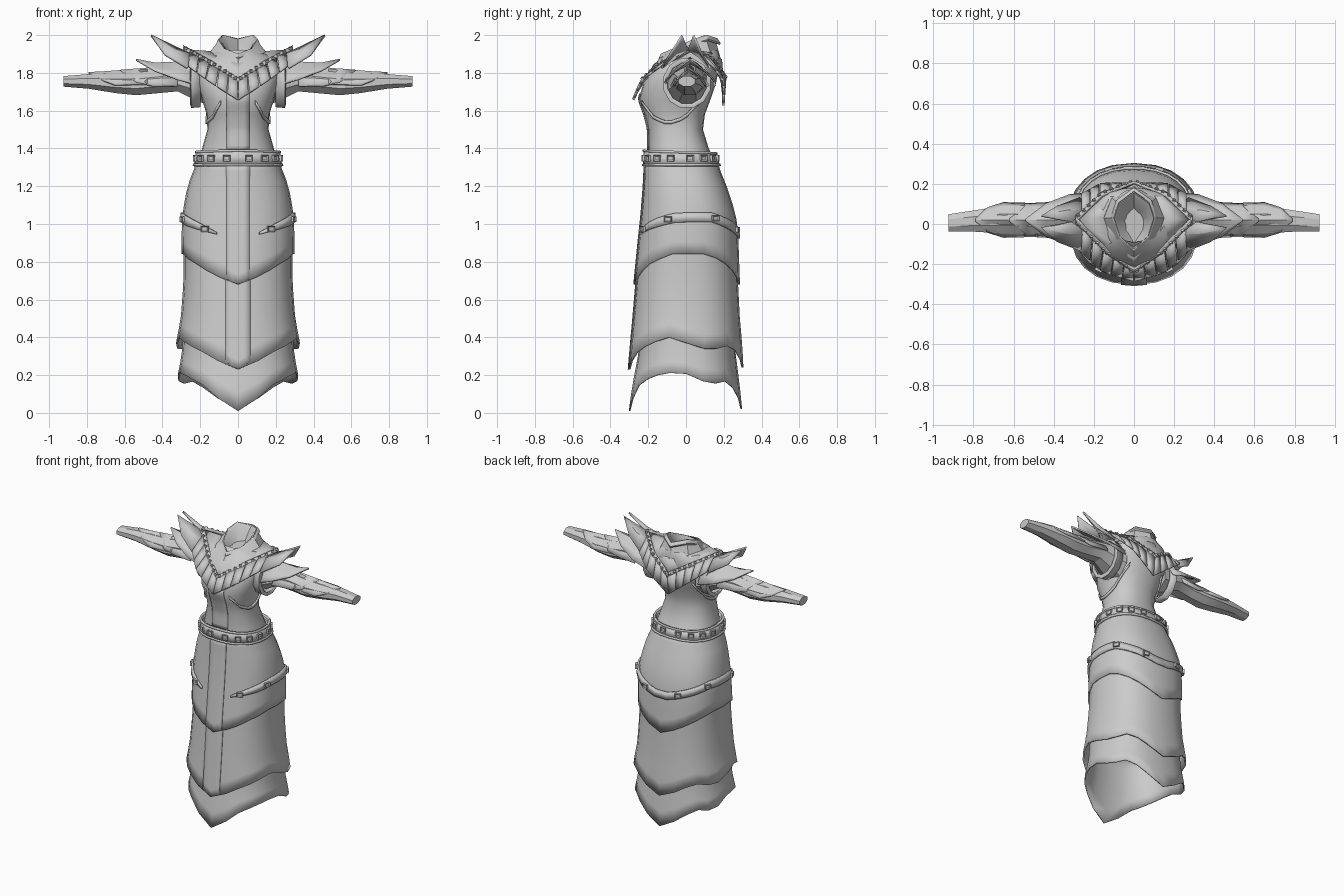
import bpy, bmesh, math
from mathutils import Vector, Matrix

if "Cube" in bpy.data.objects:
    bpy.data.objects.remove(bpy.data.objects["Cube"])

grey = bpy.data.materials.new("grey cloth")
grey.diffuse_color = (0.6, 0.6, 0.6, 1)
grey.use_nodes = True
grey.node_tree.nodes["Principled BSDF"].inputs["Base Color"].default_value = grey.diffuse_color
N = 2.4  # roundness of the body cross-sections

# Rows are height, half width, front y, back y
SKIRT = [(.22, .335, -.30, .30), (.36, .325, -.288, .293), (.5, .298, -.275, .28), (.7, .283, -.258, .27),
         (.93, .284, -.235, .262), (1.05, .28, -.222, .25), (1.2, .253, -.21, .2),
         (1.31, .21, -.205, .155), (1.4, .195, -.2, .13)]
HEM = [(0, .33, -.30, .295), (.15, .325, -.28, .28), (.3, .295, -.25, .26), (.5, .28, -.24, .25)]
TORSO = [(1.36, .2, -.2, .14), (1.4, .19, -.2, .12), (1.5, .162, -.2, .09), (1.58, .166, -.22, .1),
         (1.66, .19, -.25, .13), (1.75, .22, -.225, .16), (1.83, .235, -.18, .175),
         (1.89, .17, -.12, .18), (1.92, .1, -.09, .17)]


def interp(table, t):
    if t <= table[0][0]:
        return table[0][1:]
    for p, q in zip(table, table[1:]):
        if t <= q[0]:
            k = (t - p[0]) / (q[0] - p[0])
            return [u + (v - u) * k for u, v in zip(p[1:], q[1:])]
    return table[-1][1:]


def surf(table, deg, z, off=0):
    """Point on a lofted body; 0 degrees is the front, 180 the back."""
    hx, yf, yb = interp(table, z)
    s, c = math.sin(math.radians(deg)), math.cos(math.radians(deg))
    x = math.copysign(abs(s) ** (2 / N), s) * (hx + off)
    y = -math.copysign(abs(c) ** (2 / N), c) * ((yb - yf) / 2 + off)
    return Vector((x, (yf + yb) / 2 + y, z))


def finish(name, verts, faces, thick=0, angle=30, mirror=False):
    me = bpy.data.meshes.new(name)
    me.from_pydata([tuple(v) for v in verts], [], faces)
    bm = bmesh.new()
    bm.from_mesh(me)
    bmesh.ops.remove_doubles(bm, verts=bm.verts, dist=1e-5)
    bmesh.ops.recalc_face_normals(bm, faces=bm.faces)
    bm.to_mesh(me)
    bm.free()
    ob = bpy.data.objects.new(name, me)
    bpy.context.collection.objects.link(ob)
    me.materials.append(grey)
    if mirror:
        ob.modifiers.new("mirror", "MIRROR")
    if thick:
        m = ob.modifiers.new("thickness", "SOLIDIFY")
        m.thickness, m.offset = thick, 0
    bpy.ops.object.select_all(action='DESELECT')
    ob.select_set(True)
    bpy.context.view_layer.objects.active = ob
    bpy.ops.object.shade_smooth_by_angle(angle=math.radians(angle))
    return ob


def loft(name, rings, closed=True, caps=False, **kw):
    n = len(rings[0])
    verts = [p for r in rings for p in r]
    faces = [(i * n + j, i * n + (j + 1) % n, (i + 1) * n + (j + 1) % n, (i + 1) * n + j)
             for i in range(len(rings) - 1) for j in range(n if closed else n - 1)]
    if caps:
        faces += [tuple(range(n)), tuple(range(len(verts) - n, len(verts)))]
    return finish(name, verts, faces, **kw)


def sheet(name, table, top, bottom, rows, off=0, degs=range(0, 360, 15), closed=True, **kw):
    """Garment layer whose edges follow height-by-angle tables."""
    rings = []
    for r in range(rows + 1):
        ring = []
        for d in degs:
            a = abs((d + 180) % 360 - 180)
            zt, zb = interp(top, a)[0], interp(bottom, a)[0]
            ring.append(surf(table, d, zt + (zb - zt) * r / rows, off))
        rings.append(ring)
    return loft(name, rings, closed, **kw)


def studs(name, spots, w, h, d):
    """Square studs with a sunken centre; spots are (point, outward normal, up)."""
    bm = bmesh.new()
    for p, nrm, up in spots:
        nrm = nrm.normalized()
        side = up.cross(nrm).normalized()
        up = nrm.cross(side)
        rot = Matrix((side * w, up * h, nrm * d)).transposed().to_4x4()
        g = bmesh.ops.create_cube(bm, size=1, matrix=Matrix.Translation(p) @ rot)
        fs = {f for v in g["verts"] for f in v.link_faces}
        f = max(fs, key=lambda f: (f.calc_center_median() - p).dot(nrm))
        bmesh.ops.inset_region(bm, faces=[f], thickness=min(w, h) * .25)
        bmesh.ops.translate(bm, verts=f.verts, vec=-nrm * d * .35)
    me = bpy.data.meshes.new(name)
    bm.to_mesh(me)
    bm.free()
    me.materials.append(grey)
    bpy.context.collection.objects.link(bpy.data.objects.new(name, me))


def body_spot(table, deg, z, off):
    t = surf(table, deg + 2, z) - surf(table, deg - 2, z)
    return surf(table, deg, z, off), t.cross(Vector((0, 0, 1))), Vector((0, 0, 1))


def panel(name, table, w, top, side_z, tip_z, off):
    """Front strip running down the middle of a layer."""
    rows = []
    for r in range(13):
        row = []
        for k in (-1, -.5, 0, .5, 1):
            z = top + (tip_z + (side_z - tip_z) * abs(k) - top) * r / 12
            hx, yf, yb = interp(table, z)
            x, ry = k * w, (yb - yf) / 2 + off
            row.append((x, (yf + yb) / 2 - ry * (1 - abs(x / (hx + off)) ** N) ** (1 / N), z))
        rows.append(row)
    loft(name, rows, closed=False, thick=.005)


# Skirt in three layers with pointed hems
sheet("hem_layer", HEM, [(0, .5)], [(0, .01), (33, .16), (60, .2), (85, .22), (112, .15), (140, .17), (180, .02)], 5, thick=.008)
sheet("middle_skirt", SKIRT, [(0, .95)], [(0, .23), (33, .33), (55, .37), (75, .4), (110, .33), (140, .36), (180, .24)], 8, thick=.01)
sheet("upper_skirt", SKIRT, [(0, 1.36)], [(0, .68), (45, .79), (75, .84), (110, .84), (140, .78), (180, .68)], 8, .01, thick=.01)
panel("middle_front_panel", SKIRT, .065, .8, .27, .23, .007)
panel("upper_front_panel", SKIRT, .062, 1.33, .71, .68, .017)

# Hip band, open at the front
hip_top = [(18, .957), (35, 1.0), (60, 1.04), (80, 1.06), (115, 1.06), (150, 1.01), (180, .965)]
hip_low = [(18, .945), (35, .965), (60, .99), (80, 1.01), (115, 1.01), (150, .96), (180, .915)]
sheet("hip_band", SKIRT, hip_top, hip_low, 1, .02, degs=range(18, 343, 12), closed=False, thick=.012)
studs("hip_studs", [body_spot(SKIRT, d * s, (interp(hip_top, d)[0] + interp(hip_low, d)[0]) / 2, .03)
                    for d in (30, 70, 118, 160) for s in (1, -1)], .04, .03, .014)

# Belt
sheet("belt", SKIRT, [(0, 1.39), (180, 1.37)], [(0, 1.31)], 1, .017, thick=.014)
for nm, t, b in (("belt_top_rim", 1.395, 1.383), ("belt_bottom_rim", 1.318, 1.306)):
    sheet(nm, SKIRT, [(0, t), (180, t - (.018 if t > 1.35 else 0))], [(0, b), (180, b - (.018 if t > 1.35 else 0))], 1, .022, thick=.014)
studs("belt_studs", [body_spot(SKIRT, d * 22.5 + 11, 1.348, .027) for d in range(16)], .038, .032, .014)

# Torso
loft("torso", [[surf(TORSO, d, r[0]) for d in range(0, 360, 15)] for r in TORSO], angle=40)
panel("bodice_panel", TORSO, .06, 1.39, 1.69, 1.69, .004)
scoop = [(25, 1.64), (50, 1.56), (80, 1.53), (105, 1.56), (130, 1.64), (150, 1.72)]
for s, nm in ((1, "right"), (-1, "left")):
    sheet(nm + "_armhole_edge", TORSO, [(a, z + .012) for a, z in scoop], [(a, z - .006) for a, z in scoop],
          1, .004, degs=[s * d for d in range(25, 151, 12)], closed=False, thick=.01)


def mirrored(half):
    return [Vector(p) for p in half] + [Vector((-p[0], p[1], p[2])) for p in half[-2:0:-1]]


# Collar with a pointed neckline and closed inside
rim = [(0, -.125, 1.9), (.07, -.06, 1.93), (.098, .03, 1.975), (.075, .1, 2.0), (0, .155, 1.98)]
base = [(0, -.165, 1.845), (.11, -.09, 1.885), (.15, .03, 1.91), (.11, .13, 1.905), (0, .185, 1.87)]
line = [(0, -.225, 1.745), (.14, -.13, 1.835), (.29, .02, 1.92), (.16, .14, 1.85), (0, .195, 1.75)]
inner = [(p[0] * .85, p[1] * .85 + .003, p[2] - .012) for p in rim]
floor = [(p[0] * .3, p[1] * .3, 1.86) for p in rim]
loft("collar", [mirrored(r) for r in (base, rim, inner, floor)], caps=True, angle=35)
loft("collar_trim", [mirrored([(p[0] * k, p[1] * k + .002, p[2] + dz) for p in rim])
                     for k, dz in ((1.12, -.03), (1.14, -.022), (1.05, .0))], thick=.008)
loft("mantle", [mirrored(line), mirrored(base)], thick=.012)

# Studded strip and hanging plates, front and back
strip_spots = []
front = (line[:3], [(0, -.268, 1.65), (.16, -.225, 1.755), (.29, -.10, 1.85)])
back = (line[:1:-1], [(0, .185, 1.62), (.16, .19, 1.745), (.29, .12, 1.85)])


def along(path, t):
    a, b, c = (Vector(p) for p in path)
    return a.lerp(b, t * 2) if t < .5 else b.lerp(c, t * 2 - 1)


for nm, (hi, lo), sy in (("front", front, -1), ("back", back, 1)):
    verts, faces = [], []
    out = Vector((0, sy * .012, .006))
    for i in range(5):  # separate trapezoid plates
        t0, t1 = i * .18 + .008, (i + 1) * .18 - .008
        faces.append(tuple(range(len(verts), len(verts) + 4)))
        verts += [along(hi, t0) + out, along(hi, t1) + out, along(lo, t1) + out, along(lo, t0) + out]
    finish(nm + "_mantle_plates", verts, faces, thick=.014, mirror=True)
    rows = [[along(p, t / 8).lerp(along(q, t / 8), k) + out * .9 for t in range(9)]
            for p, q, k in ((hi, lo, -.22), (hi, lo, .05))]
    loft(nm + "_stud_strip", rows, closed=False, thick=.014, mirror=True)
    for i in range(10):
        p = along(hi, i / 10 + .05).lerp(along(lo, i / 10 + .05), -.09) + out * 1.6
        for s in (1, -1):
            strip_spots.append((Vector((p.x * s, p.y, p.z)), Vector((.4 * s, sy * .8, .6)), Vector((0, 0, 1))))
    # Raised shoulder spike
    y = .01 + sy * .03
    finish(nm + "_shoulder_spike",
           [(.225, sy * .06 + .01, 1.885), (.31, .01, 1.925), (.46, y, 1.998), (.385, sy * .085, 1.895),
            (.27, sy * .13, 1.825), (.34, sy * .055 + .01, 1.92)],
           [(0, 1, 5), (1, 2, 5), (2, 3, 5), (3, 4, 5), (4, 0, 5)], thick=.012, angle=20, mirror=True)
studs("mantle_studs", strip_spots, .016, .016, .012)


def oval(x, yc, zc, ry, rz, n=8):
    return [(x, yc + ry * math.cos(math.tau * (i + .5) / n), zc + rz * math.sin(math.tau * (i + .5) / n)) for i in range(n)]


# Sleeves: x, centre y, centre z, half depth, half height
ARM = [(.16, 0, 1.74, .13, .12), (.23, .01, 1.75, .11, .1), (.32, .02, 1.765, .085, .068), (.44, .02, 1.752, .07, .066),
       (.54, .02, 1.742, .078, .065), (.65, .022, 1.745, .075, .056), (.79, .015, 1.755, .058, .042), (.925, .005, 1.755, .047, .03)]
loft("sleeves", [oval(*r) for r in ARM], caps=True, mirror=True, angle=25)
loft("shoulder_rings", [oval(x, .005, 1.745, r, r * 1.05, 12) for x, r in ((.2, .12), (.245, .125), (.25, .105))],
     thick=.01, mirror=True)


def leaf(name, secs):
    """Arched plate over the arm, narrowing to a point."""
    rows = [[(x, .02 + w * k, lo + (top - lo) * (1 - abs(k) ** 1.6)) for k in (-1, -.75, 0, .75, 1)] for x, w, top, lo in secs]
    loft(name, rows, closed=False, thick=.01, mirror=True, angle=20)


leaf("shoulder_plates", [(.2, .135, 1.88, 1.73), (.32, .125, 1.855, 1.765), (.44, .08, 1.85, 1.81), (.54, .003, 1.87, 1.868)])
leaf("forearm_plates", [(.48, .08, 1.822, 1.74), (.65, .085, 1.808, 1.735), (.73, .06, 1.802, 1.765), (.79, .003, 1.8, 1.798)])
leaf("elbow_plates", [(.32, .1, 1.84, 1.73), (.45, .083, 1.825, 1.73), (.54, .08, 1.818, 1.75), (.62, .003, 1.812, 1.808)])
